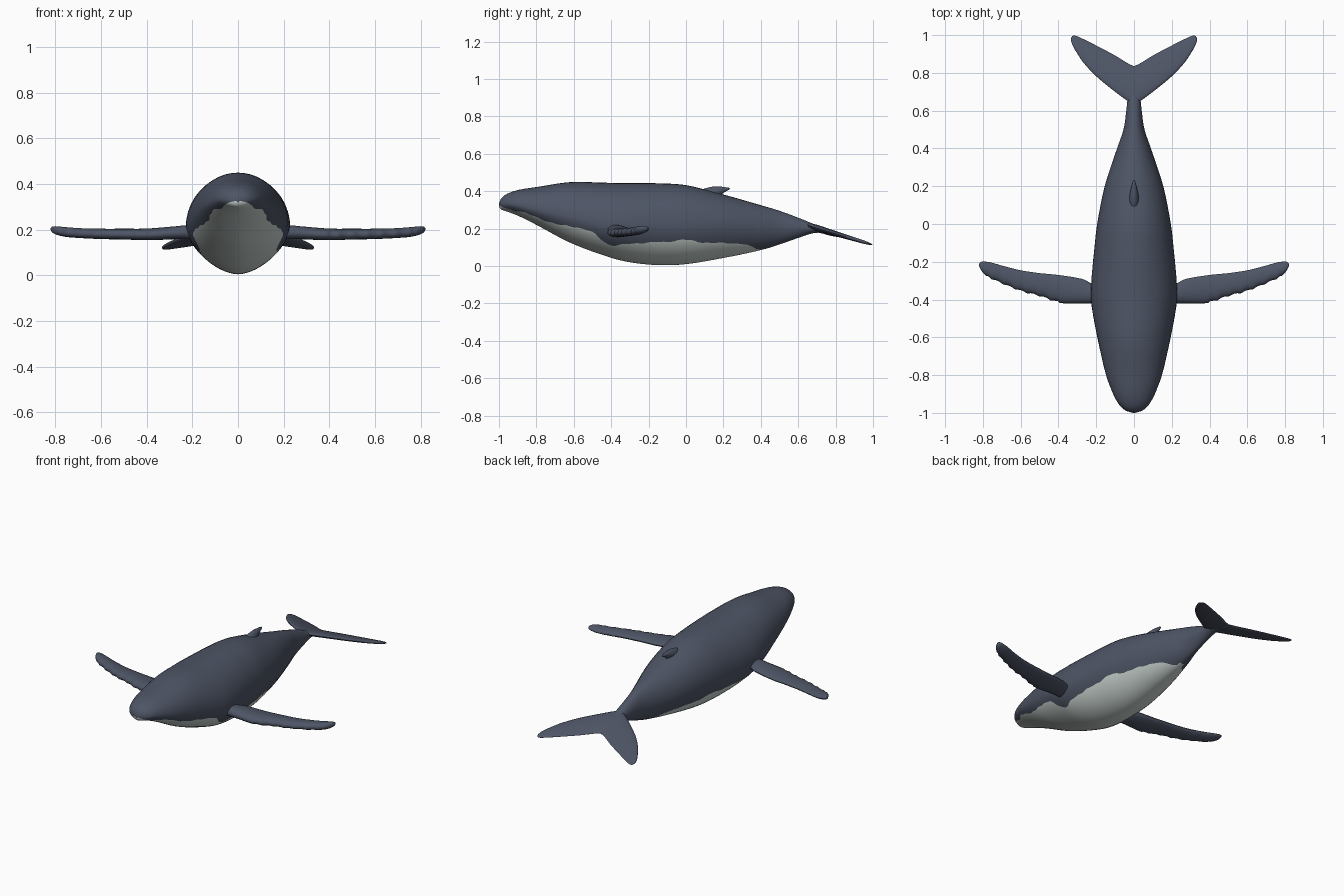
import bpy, math

if "Cube" in bpy.data.objects:
    bpy.data.objects.remove(bpy.data.objects["Cube"])


def material(name, rgb):
    m = bpy.data.materials.new(name)
    m.diffuse_color = (*rgb, 1)
    m.use_nodes = True
    m.node_tree.nodes["Principled BSDF"].inputs["Base Color"].default_value = m.diffuse_color
    return m


SLATE = material("slate_blue", (0.075, 0.09, 0.13))
PALE = material("pale_belly", (0.60, 0.67, 0.64))


def sample(table, t):
    """Smooth interpolation of table rows (key, values...) at key t."""
    n = len(table)
    i = next((k for k in range(n - 1) if t <= table[k + 1][0]), n - 2)
    p, q = table[i], table[i + 1]
    h = q[0] - p[0]
    u = min(max((t - p[0]) / h, 0), 1)

    def slope(k, c):
        a, b = table[max(k - 1, 0)], table[min(k + 1, n - 1)]
        return (b[c] - a[c]) / (b[0] - a[0])

    return [(2*u**3 - 3*u*u + 1) * p[c] + (u**3 - 2*u*u + u) * h * slope(i, c)
            + (3*u*u - 2*u**3) * q[c] + (u**3 - u*u) * h * slope(i + 1, c)
            for c in range(1, len(p))]


def loft(name, rings, pale=None):
    """Skin closed rings of points, capping both ends."""
    n = len(rings[0])
    verts = [p for r in rings for p in r]
    faces, mats = [], []
    for i in range(len(rings) - 1):
        for j in range(n):
            k = (j + 1) % n
            faces.append((i*n + j, i*n + k, (i+1)*n + k, (i+1)*n + j))
            mats.append(1 if pale and pale(i, j) else 0)
    faces += [tuple(reversed(range(n))), tuple(range(len(verts) - n, len(verts)))]
    mats += [0, 0]
    me = bpy.data.meshes.new(name)
    me.from_pydata(verts, [], faces)
    me.materials.append(SLATE)
    me.materials.append(PALE)
    me.polygons.foreach_set("material_index", mats)
    ob = bpy.data.objects.new(name, me)
    bpy.context.collection.objects.link(ob)
    bpy.ops.object.select_all(action='DESELECT')
    ob.select_set(True)
    bpy.context.view_layer.objects.active = ob
    bpy.ops.object.mode_set(mode='EDIT')
    bpy.ops.mesh.select_all(action='SELECT')
    bpy.ops.mesh.normals_make_consistent(inside=False)
    bpy.ops.object.mode_set(mode='OBJECT')
    bpy.ops.object.shade_smooth_by_angle(angle=math.radians(50))
    return ob


# Body: y, half width, top z, bottom z, z of the widest point
BODY = [(-1.0, .006, .335, .318, .327), (-.99, .04, .358, .303, .33),
        (-.97, .067, .378, .295, .33), (-.94, .09, .393, .285, .33),
        (-.89, .115, .408, .265, .32), (-.8, .148, .422, .22, .30),
        (-.62, .19, .448, .125, .26), (-.42, .226, .445, .05, .215),
        (-.3, .226, .443, .02, .21), (-.15, .212, .442, .005, .21),
        (0, .195, .432, .01, .21), (.2, .155, .382, .043, .21),
        (.4, .09, .325, .085, .20), (.5, .056, .295, .115, .20),
        (.6, .041, .258, .15, .20), (.7, .03, .218, .178, .197),
        (.77, .016, .194, .162, .178), (.83, .004, .168, .152, .16)]
# Height of the border between back and belly
BORDER = [(-1.0, .325), (-.95, .305), (-.85, .28), (-.7, .225), (-.6, .21),
          (-.5, .18), (-.45, .14), (-.4, .11), (-.3, .12), (-.1, .13),
          (0, .14), (.1, .125), (.3, .118), (.41, .085), (.9, .085)]
POINTED = 1.75      # underside is slightly keeled
UP, LOW = 14, 10    # segments per side above and below the border

ys = sorted([-1 + 1.83 * (i / 100) ** 1.35 for i in range(101)])
rings = []
for y in ys:
    w, zt, zb, zw = sample(BODY, y)
    zl = sample(BORDER, y)[0] + .004 * math.sin(60 * y) * math.sin(23 * y)
    zl = min(max(zl, zb + .03 * (zw - zb)), zt - .2 * (zt - zw))
    if zl < zw:
        split = math.pi - math.acos(((zw - zl) / (zw - zb)) ** (POINTED / 2))
    else:
        split = math.acos((zl - zw) / (zt - zw))

    def point(a):
        c, s = math.cos(a), max(math.sin(a), 0)
        if c >= 0:
            return w * s, y, zw + (zt - zw) * c
        e = 2 / POINTED
        return w * s ** e, y, zw - (zw - zb) * (-c) ** e

    side = [point(split * i / UP) for i in range(UP)]
    side += [point(split + (math.pi - split) * i / LOW) for i in range(LOW + 1)]
    rings.append(side + [(-x, yy, z) for x, yy, z in side[-2:0:-1]])
loft("body", rings, lambda i, j: UP <= j < UP + 2 * LOW and ys[i] < .40)


def blade(name, table, spans, place, bumps=None, n=10):
    """Loft a lens section; table rows: span, front, back, thickness, height."""
    out = []
    for s in spans:
        f, b, t, h = sample(table, s)
        if bumps:
            f += bumps(s)
        ring = []
        for k in range(2 * n):
            a = math.pi * k / n
            u = .5 - .5 * math.cos(a)
            thick = t * .5 * math.sin(a) * (1.2 - .5 * u)
            ring.append(place(s, f + (b - f) * u, h + thick))
        out.append(ring)
    return loft(name, out)


def mirror(ob):
    ob.modifiers.new("mirror", 'MIRROR')


# Flippers, with a knobbly leading edge
FLIPPER = [(.12, -.42, -.31, .06, .185), (.22, -.42, -.315, .062, .193),
           (.27, -.42, -.292, .058, .19), (.4, -.417, -.27, .052, .182),
           (.5, -.385, -.26, .048, .182), (.6, -.358, -.245, .046, .182),
           (.7, -.318, -.22, .044, .184), (.76, -.29, -.203, .043, .188),
           (.8, -.258, -.199, .036, .194), (.815, -.235, -.203, .024, .197),
           (.82, -.222, -.21, .008, .198)]
mirror(blade("flipper", FLIPPER,
             [.12 + .68 * i / 70 for i in range(71)] + [.808, .815, .82],
             lambda s, c, h: (s, c, h + .05 * (c + .3)),
             lambda s: .008 * abs(math.sin(50 * s)) if .4 < s < .78 else 0))

# Tail flukes, sloping down to the rear
FLUKE = [(0, .63, .835, .036, 0), (.035, .652, .852, .034, 0),
         (.1, .70, .892, .03, 0), (.2, .782, .945, .026, 0),
         (.27, .857, .98, .022, 0), (.31, .918, .997, .018, 0),
         (.327, .95, .995, .012, 0), (.333, .968, .985, .004, 0)]
mirror(blade("tail_fluke", FLUKE,
             [.31 * i / 24 for i in range(25)] + [.32, .327, .333],
             lambda s, c, h: (s, c, .203 - .3 * (c - .7) + h)))

# Small hooked fin on the back
FIN = [(.35, .04, .20, .07, 0), (.385, .055, .195, .062, 0),
       (.40, .075, .215, .05, 0), (.412, .095, .235, .036, 0),
       (.42, .12, .225, .022, 0), (.424, .14, .19, .008, 0)]
blade("dorsal_fin", FIN, [.35 + .074 * i / 14 for i in range(15)],
      lambda s, c, h: (h, c, s))
